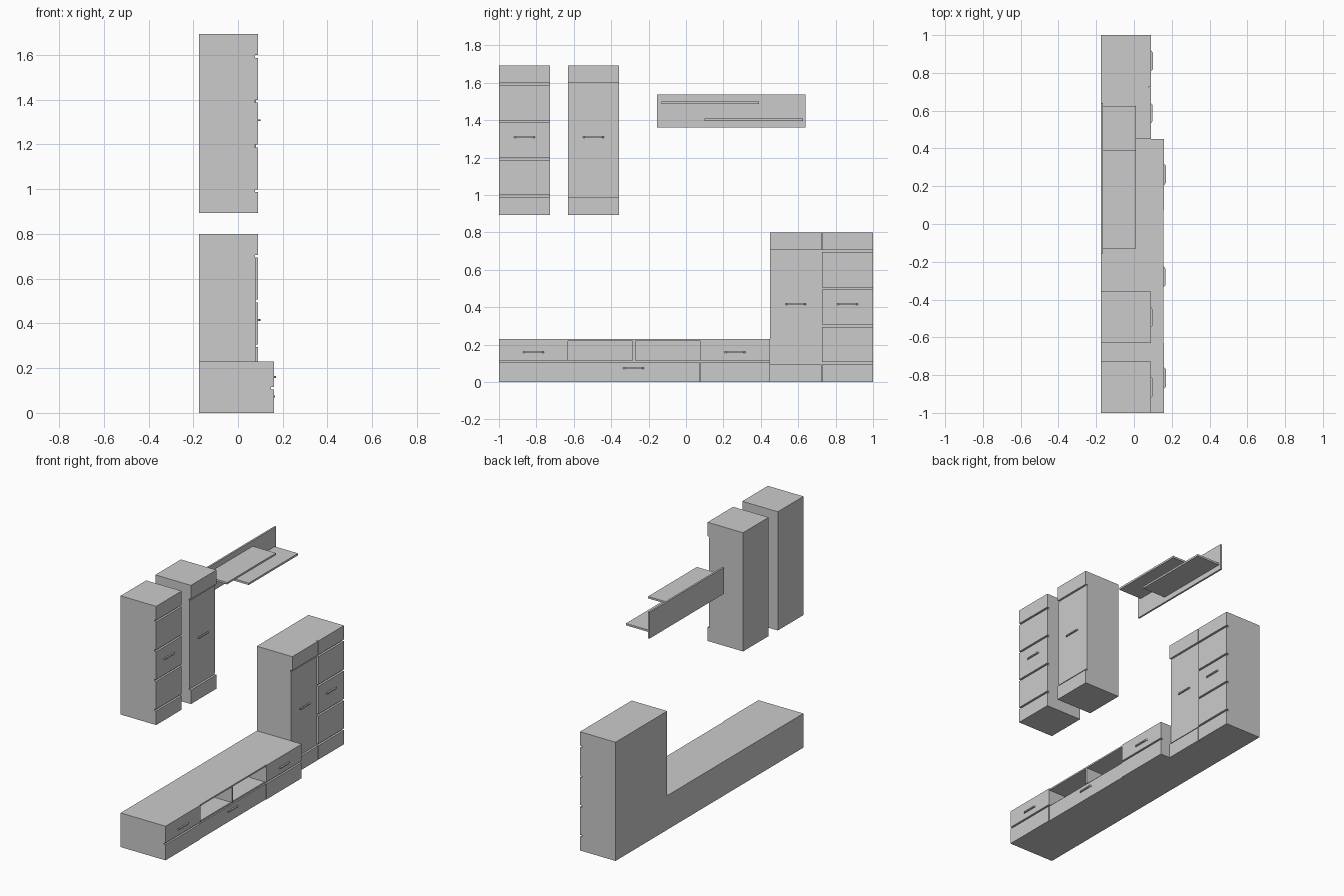
import bpy, bmesh

if "Cube" in bpy.data.objects:
    bpy.data.objects.remove(bpy.data.objects["Cube"])

BACK = -0.175   # wall plane shared by all parts
GAP = 0.006     # half height of the grooves between fronts


def box(name, x0, x1, y0, y1, z0, z1):
    bm = bmesh.new()
    bmesh.ops.create_cube(bm, size=1)
    for v in bm.verts:
        v.co.x = x1 if v.co.x > 0 else x0
        v.co.y = y1 if v.co.y > 0 else y0
        v.co.z = z1 if v.co.z > 0 else z0
    me = bpy.data.meshes.new(name)
    bm.to_mesh(me)
    bm.free()
    ob = bpy.data.objects.new(name, me)
    bpy.context.collection.objects.link(ob)
    return ob


def handle(x, y, z):
    # bar with slanted ends
    ob = box("handle", x, x + 0.01, y - 0.056, y + 0.056, z - 0.004, z + 0.004)
    for v in ob.data.vertices:
        if v.co.x > x + 0.005:
            v.co.y = y + (v.co.y - y) * 0.8


def fronts(name, y0, y1, z0, levels, handle_level):
    # stack of fronts separated by grooves; tall doors sit slightly recessed
    for i, (a, b) in enumerate(zip(levels, levels[1:])):
        lo = a if i == 0 else a + GAP
        hi = b if i == len(levels) - 2 else b - GAP
        door = b - a > 0.5
        face = 0.08 if door else 0.09
        box(name + ("_door" if door else "_drawer_front"), 0.076, face,
            y0, y1, z0 + lo, z0 + hi)
        if a < handle_level < b:
            handle(face if not door else 0.087, (y0 + y1) / 2, z0 + handle_level)


DRAWERS = (0, 0.1, 0.3, 0.5, 0.7, 0.8)
DOOR = (0, 0.1, 0.7, 0.8)

# wall cabinets
for y0, levels, name in ((-1.0, DRAWERS, "wall_drawer_cabinet"),
                         (-0.63, DOOR, "wall_door_cabinet")):
    box(name, BACK, 0.076, y0, y0 + 0.272, 0.893, 1.693)
    fronts(name, y0, y0 + 0.272, 0.893, levels, 0.415)

# tall floor cabinet: door half and drawer half
box("floor_cabinet", BACK, 0.076, 0.45, 1.0, 0, 0.8)
fronts("floor_cabinet_left", 0.45, 0.7235, 0, DOOR, 0.415)
fronts("floor_cabinet_right", 0.7265, 1.0, 0, DRAWERS, 0.415)

# low bench carcass with two open niches
F = 0.147
Y = (-1.0, -0.63, 0.075, 0.45)
box("bench_base", BACK, F, Y[0], Y[3], 0, 0.115)
box("bench_left_block", BACK, F, Y[0], Y[1], 0.115, 0.23)
box("bench_right_block", BACK, F, Y[2], Y[3], 0.115, 0.23)
box("bench_top", BACK, 0.155, Y[1], Y[2], 0.22, 0.23)
box("bench_back", BACK, BACK + 0.01, Y[1], Y[2], 0.115, 0.22)
box("niche_divider", BACK + 0.01, 0.153, -0.285, -0.27, 0.115, 0.22)

# bench fronts
for i in range(3):
    face = 0.156 if i == 1 else 0.16
    box("bench_lower_front", F, face, Y[i], Y[i + 1] - (0.002 if i < 2 else 0), 0, 0.105)
for y0, y1 in ((Y[0], Y[1]), (Y[2], Y[3])):
    box("bench_drawer_front", F, 0.16, y0, y1, 0.116, 0.23)
for y, z in ((-0.815, 0.16), (0.263, 0.16), (-0.28, 0.073)):
    handle(0.16 if z > 0.1 else 0.156, y, z)

# wall shelf
box("shelf_back", BACK, -0.163, -0.155, 0.64, 1.36, 1.537)
box("upper_shelf", -0.163, 0.01, -0.13, 0.39, 1.487, 1.50)
box("lower_shelf", -0.163, 0.01, 0.10, 0.625, 1.395, 1.408)
